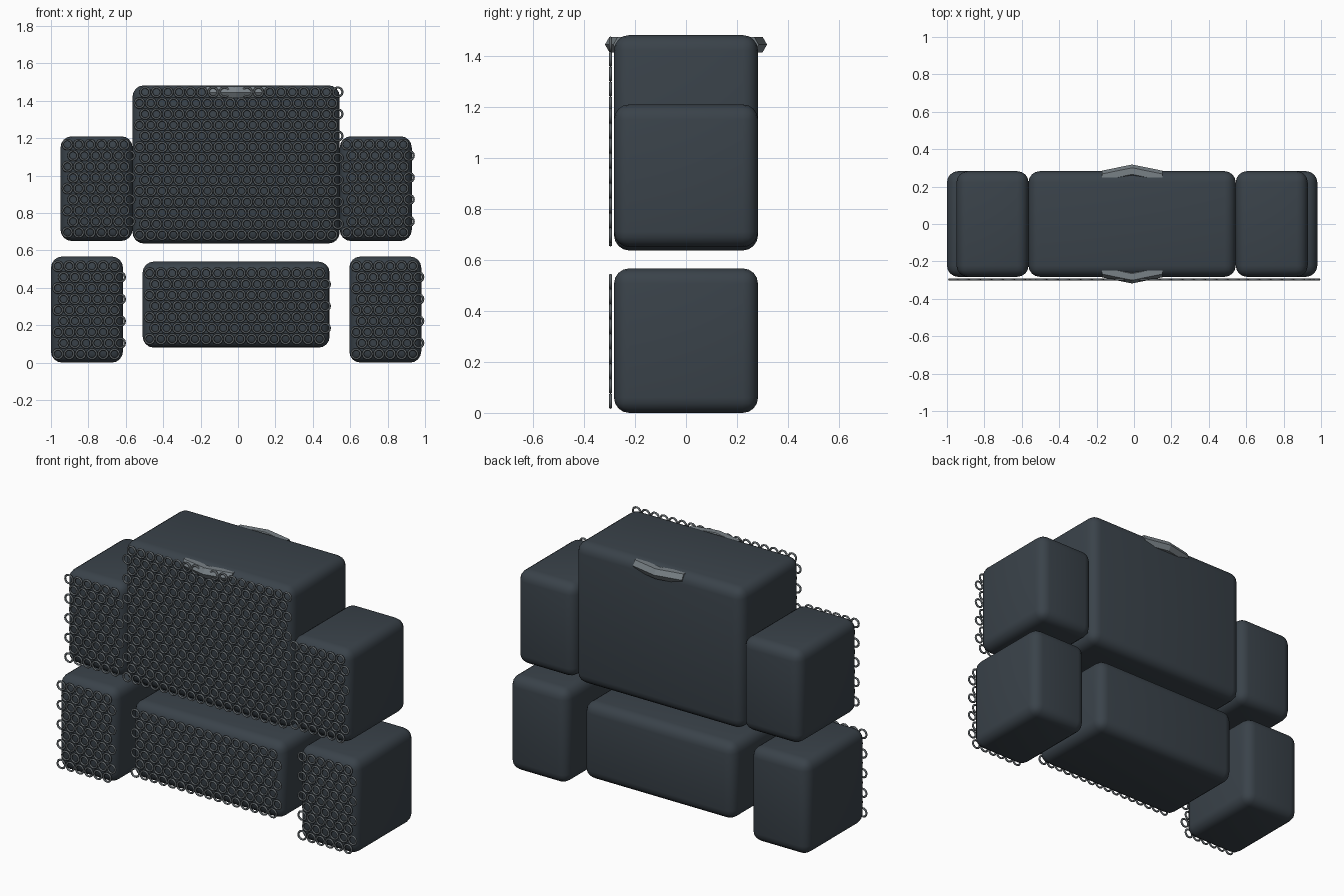
import bpy, bmesh
from math import sin, cos, pi, radians

if "Cube" in bpy.data.objects:
    bpy.data.objects.remove(bpy.data.objects["Cube"])

CX = -0.01      # centre line of the boxes
DEPTH = 0.565


def material(name, rgb):
    m = bpy.data.materials.new(name)
    m.diffuse_color = (*rgb, 1)
    m.use_nodes = True
    m.node_tree.nodes["Principled BSDF"].inputs["Base Color"].default_value = m.diffuse_color
    return m


CLOTH = material("dark_slate", (0.042, 0.055, 0.068))
STEEL = material("ring_steel", (0.11, 0.125, 0.135))
TRIM = material("trim_steel", (0.19, 0.22, 0.24))


def finish(bm, name, mat, angle):
    bmesh.ops.recalc_face_normals(bm, faces=bm.faces[:])
    me = bpy.data.meshes.new(name)
    bm.to_mesh(me)
    bm.free()
    ob = bpy.data.objects.new(name, me)
    bpy.context.collection.objects.link(ob)
    me.materials.append(mat)
    bpy.ops.object.select_all(action='DESELECT')
    ob.select_set(True)
    bpy.context.view_layer.objects.active = ob
    bpy.ops.object.shade_smooth_by_angle(angle=radians(angle))
    return ob


def padded_box(name, x, z0, w, h):
    bm = bmesh.new()
    bmesh.ops.create_cube(bm, size=1)
    for v in bm.verts:
        v.co = (x + v.co.x * w, v.co.y * DEPTH, z0 + (v.co.z + 0.5) * h)
    bmesh.ops.bevel(bm, geom=bm.edges[:], offset=0.06, segments=4,
                    profile=0.5, affect='EDGES')
    finish(bm, name, CLOTH, 40)


def add_ring(bm, x, y, z, major=0.025, minor=0.006, n=14, m=6):
    rows = []
    for i in range(n):
        a = 2 * pi * i / n
        row = []
        for j in range(m):
            b = 2 * pi * j / m
            r = major + minor * cos(b)
            row.append(bm.verts.new((x + r * cos(a), y + minor * sin(b), z + r * sin(a))))
        rows.append(row)
    for i in range(n):
        p, q = rows[i], rows[(i + 1) % n]
        for j in range(m):
            k = (j + 1) % m
            bm.faces.new((p[j], q[j], q[k], p[k]))


def ring_sheet(name, left, z0, cols, rows):
    pitch, rise = 0.0606, 0.0587
    bm = bmesh.new()
    for r in range(rows):
        for c in range(cols):
            # every other row is shifted by half a ring
            add_ring(bm, left + 0.037 + (c + 0.5 * (r % 2)) * pitch, -0.296,
                     z0 + 0.046 + r * rise)
    finish(bm, name, STEEL, 70)


def collar_bar(name, side):
    # bent six-sided bar along the top edge of the torso
    bm = bmesh.new()
    loops = []
    for x, y in ((-0.162, 0.25), (0, 0.283), (0.162, 0.25)):
        loops.append([bm.verts.new((CX + x, side * (y + 0.035 * cos(k * pi / 3)),
                                    1.445 + 0.035 * sin(k * pi / 3))) for k in range(6)])
    for p, q in zip(loops, loops[1:]):
        for j in range(6):
            k = (j + 1) % 6
            bm.faces.new((p[j], q[j], q[k], p[k]))
    bm.faces.new(loops[0])
    bm.faces.new(loops[-1])
    finish(bm, name, TRIM, 20)


# name, centre x, bottom z, width, height, ring columns, ring rows
parts = [("torso", CX, 0.637, 1.108, 0.845, 18, 14),
         ("skirt", CX, 0.08, 1.0, 0.46, 16, 7)]
for label, s in (("left", -1), ("right", 1)):
    parts.append((label + "_sleeve", CX + s * 0.7465, 0.65, 0.385, 0.56, 6, 9))
    parts.append((label + "_legging", CX + s * 0.7975, 0.0, 0.385, 0.567, 6, 9))

for name, x, z0, w, h, cols, rows in parts:
    padded_box(name, x, z0, w, h)
    ring_sheet(name + "_rings", x - w / 2, z0, cols, rows)

# front and back collar bars
collar_bar("front_collar", -1)
collar_bar("back_collar", 1)
